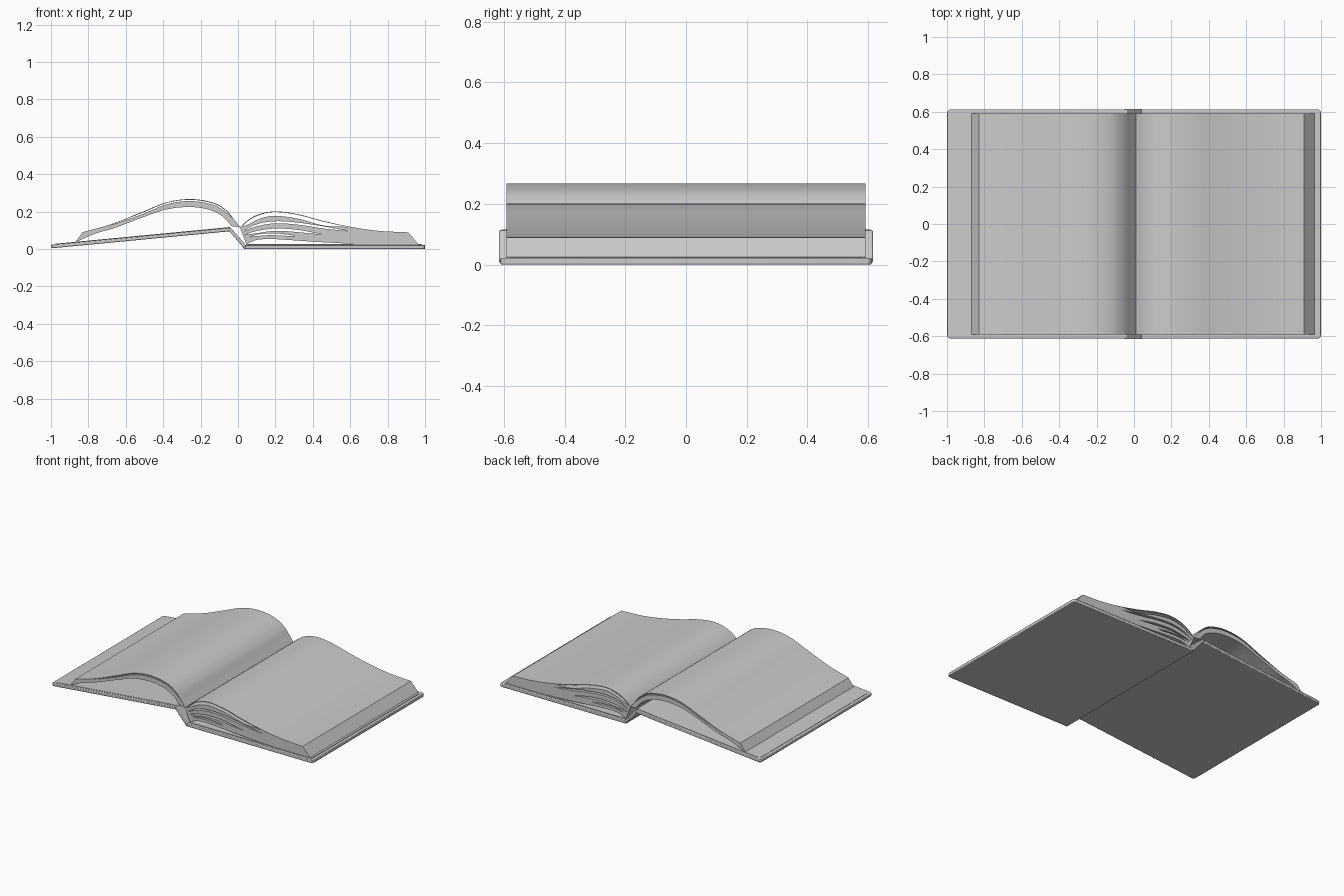
import bpy, bmesh, math
from mathutils import Vector, Matrix

if "Cube" in bpy.data.objects:
    bpy.data.objects.remove(bpy.data.objects["Cube"])


def smooth(pts, n=8):
    """Catmull-Rom curve through (x, z) points."""
    p = [Vector(q) for q in pts]
    p = [2 * p[0] - p[1]] + p + [2 * p[-1] - p[-2]]
    out = []
    for a, b, c, d in zip(p, p[1:], p[2:], p[3:]):
        for i in range(n):
            t = i / n
            out.append(0.5 * (2 * b + (c - a) * t + (2 * a - 5 * b + 4 * c - d) * t * t
                              + (3 * b - a - 3 * c + d) * t ** 3))
    return out + [p[-2]]


def select(ob):
    bpy.ops.object.select_all(action='DESELECT')
    ob.select_set(True)
    bpy.context.view_layer.objects.active = ob


def extrude_profile(name, loops, half_depth):
    """Filled x-z outline with holes, extruded along y."""
    cu = bpy.data.curves.new(name, 'CURVE')
    cu.dimensions = '2D'
    cu.fill_mode = 'BOTH'
    cu.extrude = half_depth
    for loop in loops:
        sp = cu.splines.new('POLY')
        sp.points.add(len(loop) - 1)
        for pt, q in zip(sp.points, loop):
            pt.co = (q[0], q[1], 0, 1)
        sp.use_cyclic_u = True
    ob = bpy.data.objects.new(name, cu)
    bpy.context.collection.objects.link(ob)
    ob.rotation_euler.x = math.pi / 2
    select(ob)
    bpy.ops.object.convert(target='MESH')
    ob = bpy.context.object
    ob.name = name
    bpy.ops.object.shade_smooth_by_angle(angle=math.radians(30))


def slit(start, mid, end, gap):
    """Lens-shaped opening between leaves; mid points lie on its upper side."""
    up = smooth([start] + mid + [end])
    low = smooth([start] + [(x, z - gap) for x, z in mid] + [end])
    return up + low[-2:0:-1]


def panel(name, a, b, thick, half_y, bevel, outer=0):
    """Board between two x-z points; outer = -1/1 rounds the corners at that end."""
    a, b = Vector(a), Vector(b)
    d, mid = b - a, (a + b) / 2
    bm = bmesh.new()
    bmesh.ops.create_cube(bm, size=1)
    bmesh.ops.scale(bm, vec=(d.length, half_y * 2, thick), verts=bm.verts)
    if outer:
        es = [e for e in bm.edges if all(v.co.x * outer > 0 for v in e.verts)
              and abs(e.verts[0].co.z - e.verts[1].co.z) > thick / 2]
        bmesh.ops.bevel(bm, geom=es, offset=0.018, segments=4, profile=0.5, affect='EDGES')
    me = bpy.data.meshes.new(name)
    bm.transform(Matrix.Translation((mid.x, 0, mid.y)) @ Matrix.Rotation(-math.atan2(d.y, d.x), 4, 'Y'))
    bm.to_mesh(me)
    bm.free()
    ob = bpy.data.objects.new(name, me)
    bpy.context.collection.objects.link(ob)
    if bevel:
        m = ob.modifiers.new('soft_edge', 'BEVEL')
        m.width, m.segments = bevel, 2
    select(ob)
    bpy.ops.object.shade_smooth_by_angle(angle=math.radians(30))


# Cover boards, spine and pasted endpapers
panel('left_cover', (-0.999, 0.0135), (-0.04, 0.105), 0.02, 0.612, 0.004, -1)
panel('right_cover', (0.03, 0.011), (1.0, 0.011), 0.022, 0.612, 0.004, 1)
panel('spine', (-0.047, 0.109), (0.038, 0.011), 0.018, 0.616, 0.004)
panel('left_endpaper', (-0.98, 0.026), (-0.04, 0.1158), 0.003, 0.594, 0, -1)
panel('right_endpaper', (0.045, 0.0235), (0.98, 0.0235), 0.004, 0.594, 0, 1)

# Left page block, arched above its cover
left_top = smooth([(0.012, 0.115), (-0.015, 0.15), (-0.06, 0.205), (-0.13, 0.247), (-0.25, 0.267),
                   (-0.38, 0.25), (-0.52, 0.195), (-0.68, 0.132), (-0.83, 0.09)])
left_bottom = smooth([(-0.87, 0.036), (-0.76, 0.083), (-0.66, 0.112), (-0.52, 0.165), (-0.38, 0.212),
                      (-0.25, 0.224), (-0.15, 0.208), (-0.08, 0.172), (-0.035, 0.122)])
left_gap = slit((-0.03, 0.162), [(-0.065, 0.204), (-0.13, 0.242), (-0.25, 0.263), (-0.38, 0.246),
                                 (-0.52, 0.19)], (-0.7, 0.12), 0.007)
extrude_profile('left_pages', [left_top + left_bottom, left_gap], 0.592)

# Right page block, leaves fanning out near the spine
right_top = smooth([(0.01, 0.115), (0.05, 0.152), (0.11, 0.185), (0.2, 0.201), (0.32, 0.186),
                    (0.46, 0.149), (0.6, 0.119), (0.75, 0.097), (0.91, 0.089)])
right_bottom = smooth([(0.965, 0.025), (0.8, 0.025), (0.64, 0.027), (0.45, 0.036), (0.3, 0.046),
                       (0.18, 0.053), (0.1, 0.048), (0.045, 0.025)])
right_gaps = [
    slit((0.022, 0.118), [(0.06, 0.154), (0.12, 0.183), (0.2, 0.197), (0.32, 0.182), (0.46, 0.145)],
         (0.59, 0.118), 0.02),
    slit((0.026, 0.092), [(0.1, 0.132), (0.2, 0.148), (0.32, 0.141), (0.46, 0.12)], (0.6, 0.095), 0.011),
    slit((0.034, 0.075), [(0.1, 0.096), (0.2, 0.109), (0.32, 0.102)], (0.46, 0.076), 0.012),
    slit((0.06, 0.064), [(0.12, 0.08), (0.18, 0.083), (0.24, 0.08)], (0.31, 0.07), 0.009),
]
extrude_profile('right_pages', [right_top + right_bottom] + right_gaps, 0.592)
